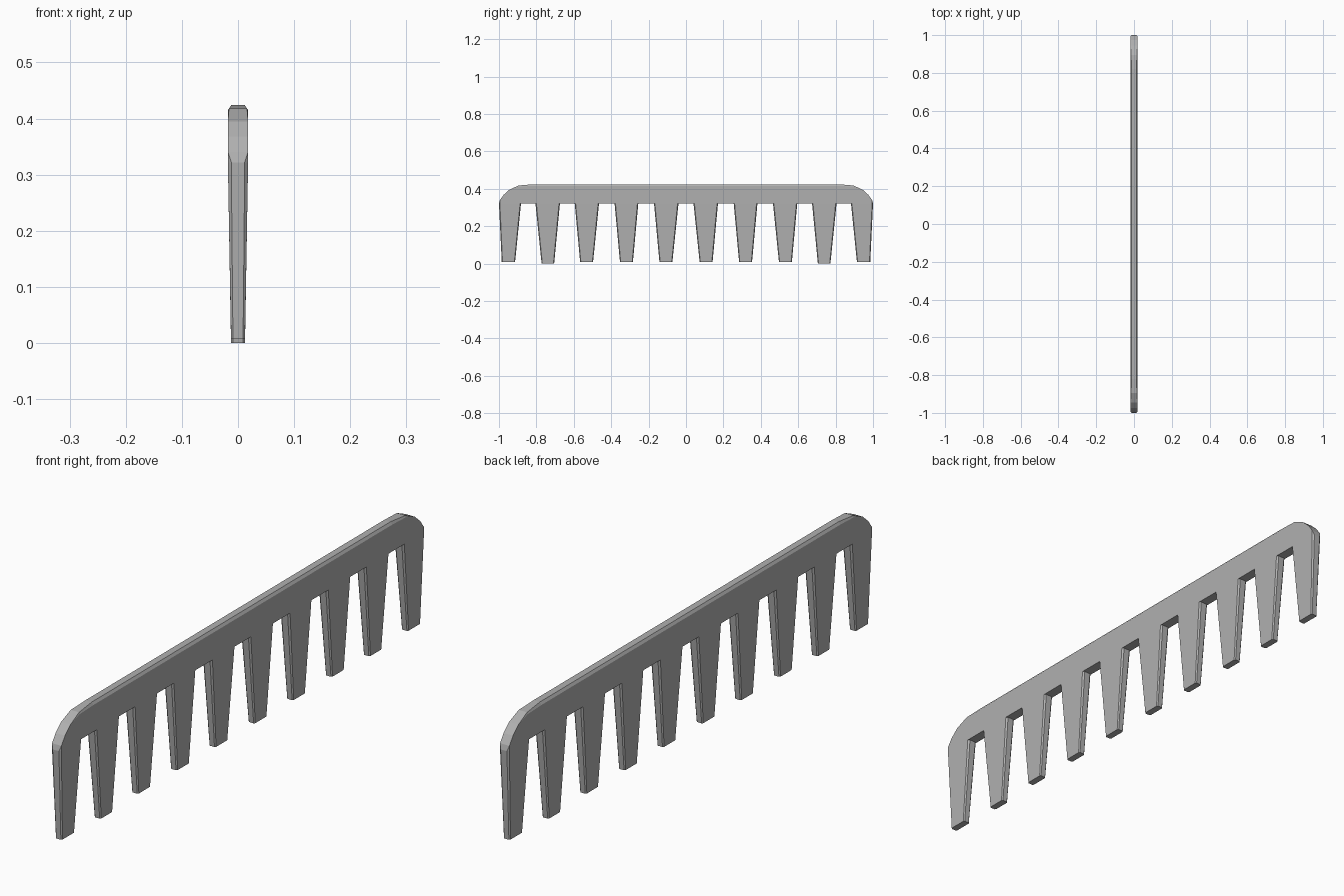
import bpy, bmesh

if "Cube" in bpy.data.objects:
    bpy.data.objects.remove(bpy.data.objects["Cube"])

HALF = 0.018      # half thickness of the spine
BASE = 0.322      # height where the teeth meet the spine

grey = bpy.data.materials.new("dark_grey")
grey.diffuse_color = (0.435, 0.435, 0.435, 1)
grey.use_nodes = True
grey.node_tree.nodes["Principled BSDF"].inputs["Base Color"].default_value = grey.diffuse_color


def make_object(name, bm):
    bmesh.ops.remove_doubles(bm, verts=bm.verts, dist=0.0001)
    bmesh.ops.recalc_face_normals(bm, faces=bm.faces)
    mesh = bpy.data.meshes.new(name)
    bm.to_mesh(mesh)
    bm.free()
    mesh.materials.append(grey)
    obj = bpy.data.objects.new(name, mesh)
    bpy.context.collection.objects.link(obj)
    return obj


def add_face(bm, points):
    return bm.faces.new([bm.verts.new(p) for p in points])


# Teeth on the +y half: inner/outer y at the root, inner/outer y at the tip, tip height
teeth = [
    (0.040, 0.171, 0.073, 0.142, 0.008),
    (0.255, 0.382, 0.284, 0.353, 0.008),
    (0.465, 0.595, 0.497, 0.566, 0.008),
    (0.674, 0.805, 0.705, 0.772, 0.0),
    (0.882, 1.000, 0.914, 0.985, 0.008),
]


# Octagonal cross-section of a tooth
def section(y0, y1, z, half, edge, bevel):
    return [(-half, y0 + bevel, z), (-edge, y0, z), (edge, y0, z), (half, y0 + bevel, z),
            (half, y1 - bevel, z), (edge, y1, z), (-edge, y1, z), (-half, y1 - bevel, z)]


def build_tooth(name, root, tip, tip_z):
    bm = bmesh.new()
    upper = [bm.verts.new(p) for p in section(*root, BASE, HALF, 0.012, 0.005)]
    lower = [bm.verts.new(p) for p in section(*tip, tip_z, 0.0125, 0.009, 0.004)]
    for i in range(8):
        j = (i + 1) % 8
        bm.faces.new((upper[i], upper[j], lower[j], lower[i]))
    bm.faces.new(lower)
    make_object(name, bm)


for n, (r0, r1, t0, t1, z) in enumerate(teeth, 1):
    build_tooth(f"tooth_right_{n}", (r0, r1), (t0, t1), z)
    build_tooth(f"tooth_left_{n}", (-r1, -r0), (-t1, -t0), z)

# Spine outline on the +y half: y, z, rim half width, drop of the side face edge
half_outline = [
    (1.0, BASE, 0.012, 0.0),
    (0.995, 0.340, HALF, 0.0),
    (0.975, 0.368, HALF, 0.0),
    (0.945, 0.395, HALF, 0.0),
    (0.895, 0.418, 0.016, 0.006),
    (0.820, 0.424, 0.012, 0.009),
]
outline = half_outline + [(-y, z, w, d) for y, z, w, d in reversed(half_outline)]

bm = bmesh.new()
# Rim
for (y0, z0, w0, d0), (y1, z1, w1, d1) in zip(outline, outline[1:]):
    add_face(bm, [(-w0, y0, z0), (w0, y0, z0), (w1, y1, z1), (-w1, y1, z1)])
# Side faces and the bevels between them and the rim
for s in (-1, 1):
    pts = []
    for y, z, w, d in outline:
        inset = 0.005 if z == BASE else 0.0
        pts.append((s * HALF, y - inset * (1 if y > 0 else -1), z - d))
    add_face(bm, pts)
    for (a, pa), (b, pb) in zip(zip(outline, pts), zip(outline[1:], pts[1:])):
        quad = [(s * a[2], a[0], a[1]), (s * b[2], b[0], b[1]), pb, pa]
        unique = list(dict.fromkeys(quad))
        if len(unique) > 2:
            add_face(bm, unique)
# Ceilings of the gaps between teeth
roots = sorted([(t[0], t[1]) for t in teeth] + [(-t[1], -t[0]) for t in teeth])
for (_, a), (b, _) in zip(roots, roots[1:]):
    a, b = a - 0.006, b + 0.006
    add_face(bm, [(-HALF, a, BASE), (-HALF, b, BASE), (HALF, b, BASE), (HALF, a, BASE)])
make_object("comb_spine", bm)
